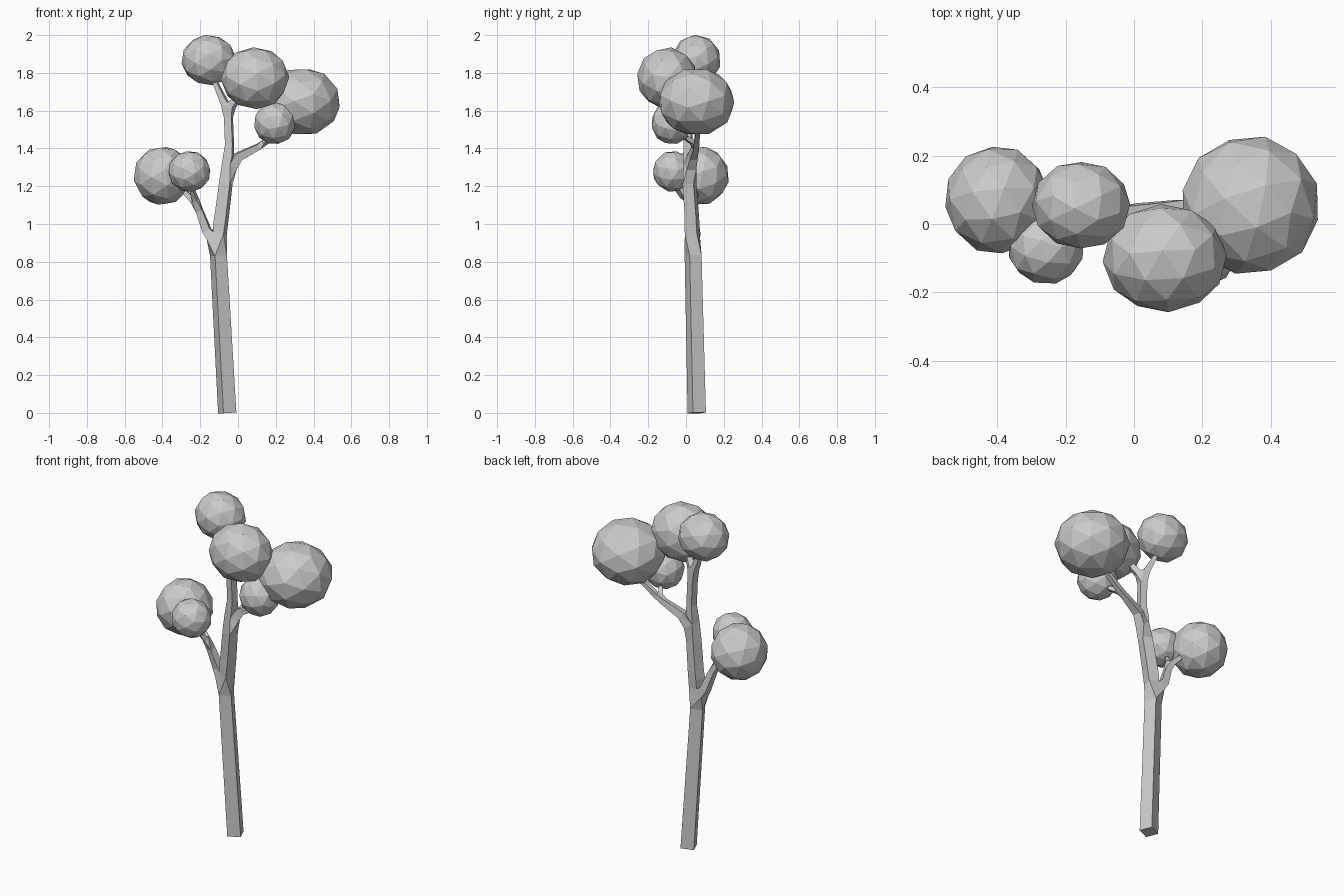
import bpy
import bmesh
from mathutils import Euler

cube = bpy.data.objects.get("Cube")
if cube:
    bpy.data.objects.remove(cube, do_unlink=True)

grey = bpy.data.materials.new("plain grey")
grey.use_nodes = True
grey.diffuse_color = (0.6, 0.6, 0.6, 1)
grey.node_tree.nodes["Principled BSDF"].inputs["Base Color"].default_value = (0.6, 0.6, 0.6, 1)


def add_object(name, bm):
    mesh = bpy.data.meshes.new(name)
    bm.to_mesh(mesh)
    bm.free()
    mesh.materials.append(grey)
    obj = bpy.data.objects.new(name, mesh)
    bpy.context.collection.objects.link(obj)
    return obj


# Trunk and limbs: a branching skeleton of joints (position, thickness)
joints = {
    "base": ((-0.057, 0.057, 0), 0.037),
    "low_fork": ((-0.107, 0.036, 0.90), 0.034),
    "mid": ((-0.085, 0.03, 1.05), 0.031),
    "high_fork": ((-0.058, 0.015, 1.27), 0.029),
    "upper": ((-0.045, 0.012, 1.42), 0.020),
    "top_fork": ((-0.052, 0.01, 1.60), 0.020),
    "crown_tip": ((-0.13, 0.04, 1.77), 0.010),
    "front_tip": ((0.02, -0.04, 1.70), 0.012),
    "left_elbow": ((-0.165, 0.05, 0.965), 0.022),
    "left_fork": ((-0.215, 0.035, 1.10), 0.016),
    "left_tip": ((-0.31, 0.06, 1.20), 0.010),
    "left_front_tip": ((-0.25, -0.03, 1.20), 0.009),
    "right_elbow": ((0.0, 0.035, 1.355), 0.022),
    "right_fork": ((0.13, 0.055, 1.42), 0.014),
    "right_tip": ((0.27, 0.065, 1.52), 0.012),
    "right_front_tip": ((0.18, -0.02, 1.47), 0.010),
}
limbs = [
    "base low_fork mid high_fork upper top_fork crown_tip",
    "top_fork front_tip",
    "low_fork left_elbow left_fork left_tip",
    "left_fork left_front_tip",
    "high_fork right_elbow right_fork right_tip",
    "right_fork right_front_tip",
]
bm = bmesh.new()
skin = bm.verts.layers.skin.verify()
verts = {}
for name, (position, thickness) in joints.items():
    v = verts[name] = bm.verts.new(position)
    v[skin].radius = (thickness, thickness)
    v[skin].use_root = name == "base"
for limb in limbs:
    names = limb.split()
    for a, b in zip(names, names[1:]):
        bm.edges.new((verts[a], verts[b]))
trunk = add_object("trunk_and_branches", bm)
modifier = trunk.modifiers.new("square limbs", "SKIN")
modifier.use_smooth_shade = False
modifier.branch_smoothing = 0.0


# Leaf clumps: faceted balls, each turned differently
def leaf_clump(name, centre, radii, turn):
    bm = bmesh.new()
    bmesh.ops.create_icosphere(bm, subdivisions=2, radius=1,
                               matrix=Euler(turn).to_matrix().to_4x4())
    bmesh.ops.scale(bm, vec=radii, verts=bm.verts)
    add_object(name, bm).location = centre


leaf_clump("leaves_crown", (-0.155, 0.055, 1.868), (0.145, 0.13, 0.135), (0.4, 0.3, 0.2))
leaf_clump("leaves_front", (0.09, -0.1, 1.772), (0.182, 0.16, 0.165), (0.2, 0.5, 0.7))
leaf_clump("leaves_left_side", (0.34, 0.055, 1.647), (0.205, 0.205, 0.182), (0.6, 0.2, 1.1))
leaf_clump("leaves_left_small", (0.195, -0.075, 1.535), (0.112, 0.11, 0.115), (0.3, 0.8, 0.4))
leaf_clump("leaves_right_side", (-0.4, 0.07, 1.255), (0.155, 0.16, 0.158), (0.5, 0.1, 0.9))
leaf_clump("leaves_right_small", (-0.257, -0.07, 1.278), (0.113, 0.108, 0.11), (0.1, 0.4, 0.3))
